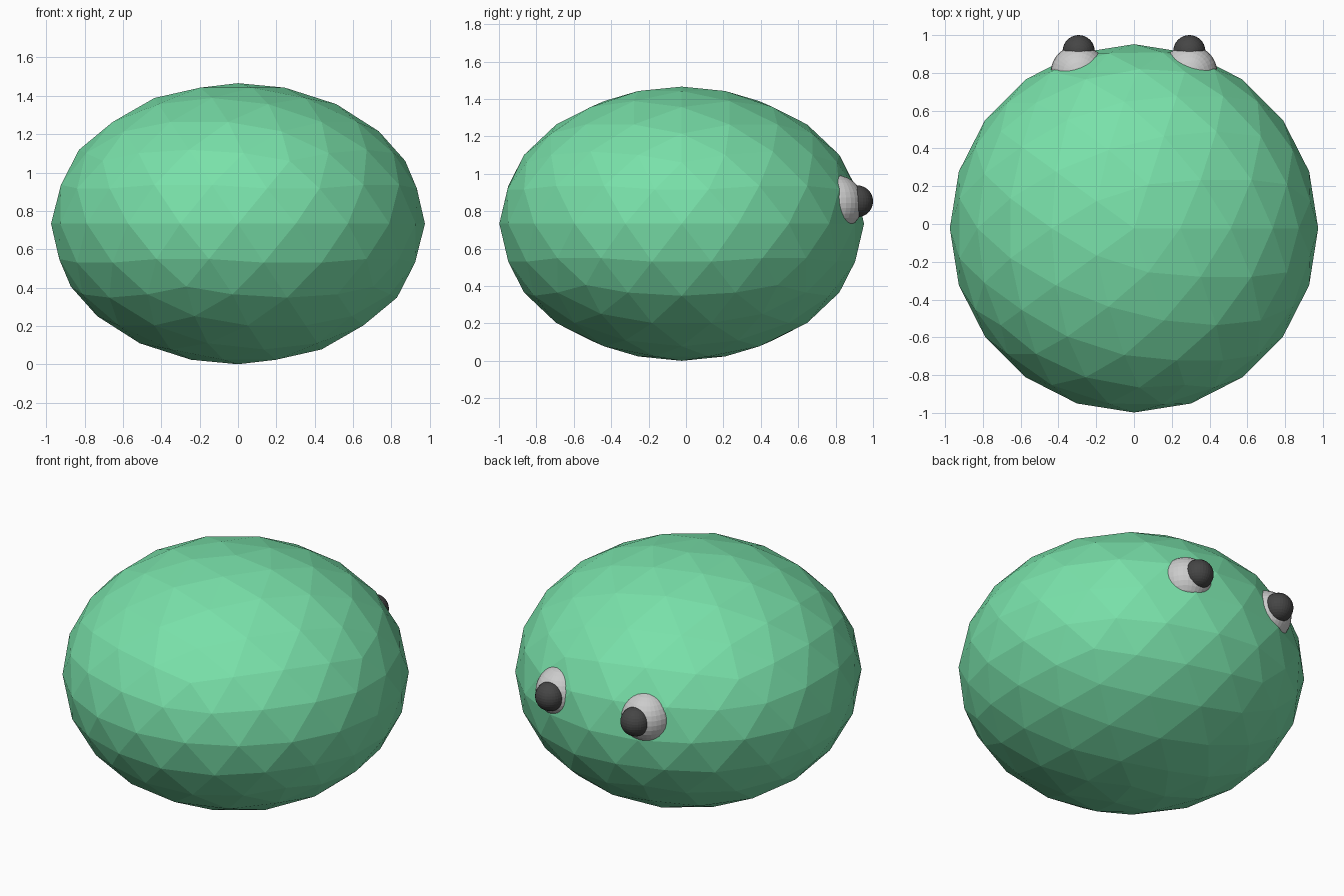
import bpy

if "Cube" in bpy.data.objects:
    bpy.data.objects.remove(bpy.data.objects["Cube"])


def material(name, color):
    m = bpy.data.materials.new(name)
    m.diffuse_color = (*color, 1.0)
    m.use_nodes = True
    m.node_tree.nodes["Principled BSDF"].inputs["Base Color"].default_value = m.diffuse_color
    return m


green = material("body_green", (0.19, 0.75, 0.40))
white = material("eye_white", (0.8, 0.8, 0.8))
dark = material("pupil_dark", (0.06, 0.06, 0.06))


def finish(name, mat, scale=(1, 1, 1)):
    ob = bpy.context.object
    ob.name = name
    ob.scale = scale
    ob.data.materials.append(mat)
    bpy.ops.object.transform_apply(location=False, rotation=False, scale=True)
    bpy.ops.object.shade_flat()
    return ob


def ball(name, loc, radius, mat):
    bpy.ops.mesh.primitive_uv_sphere_add(segments=32, ring_count=16,
                                         radius=radius, location=loc)
    return finish(name, mat)


# Squashed low-poly body
bpy.ops.mesh.primitive_ico_sphere_add(subdivisions=3, radius=1,
                                      location=(0, -0.023, 0.733))
finish("body", green, (0.975, 0.975, 0.733))

# Eyes with bulging pupils, mirrored across x
for side, label in ((-1, "left"), (1, "right")):
    ball(f"{label}_eye", (side * 0.293, 0.80, 0.845), 0.148, white)
    ball(f"{label}_pupil", (side * 0.293, 0.915, 0.853), 0.085, dark)
